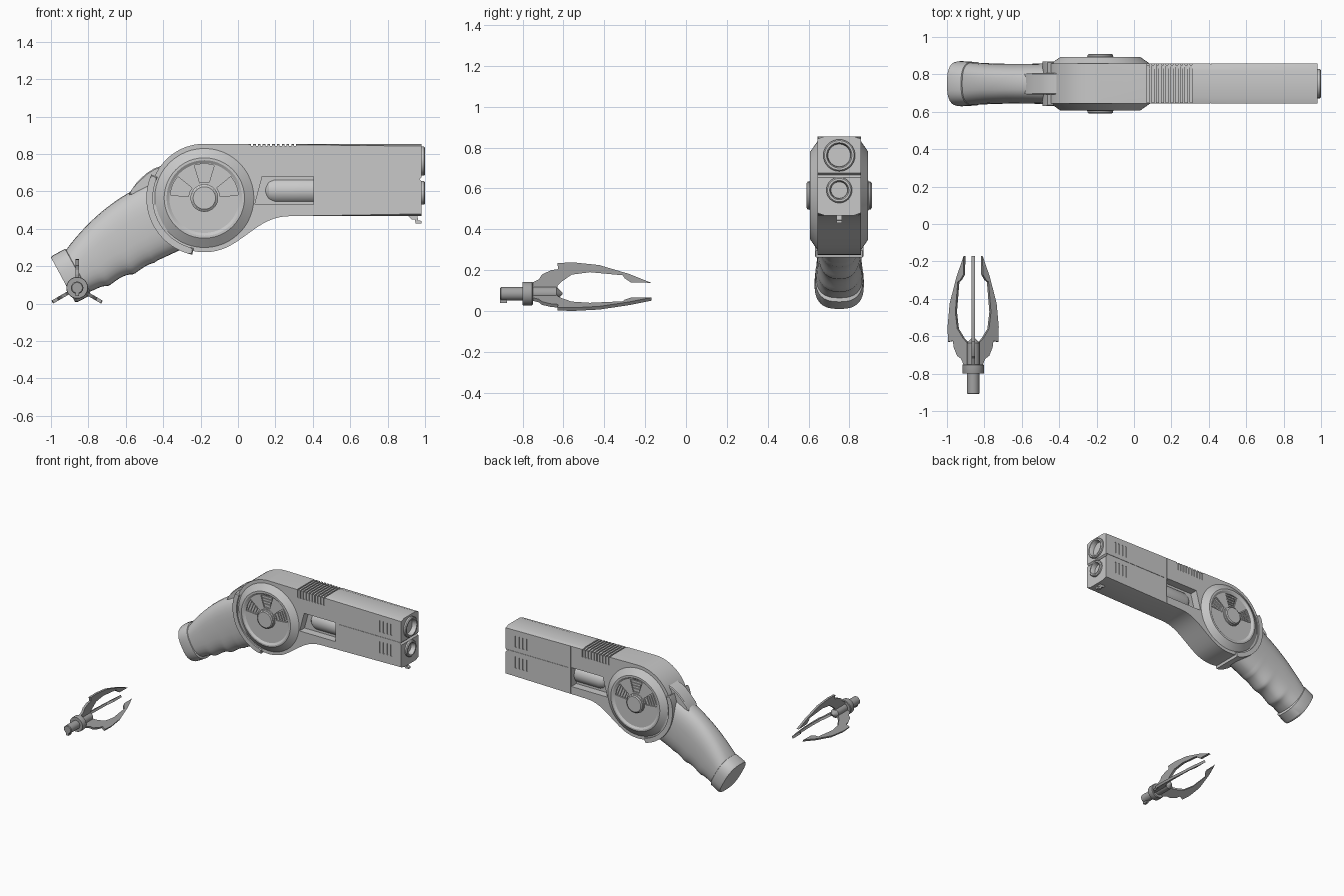
import bpy, bmesh, math
from math import sin, cos, pi, radians
from mathutils import Vector, Matrix

cube = bpy.data.objects.get("Cube")
if cube:
    bpy.data.objects.remove(cube, do_unlink=True)


def material(name, value):
    mat = bpy.data.materials.new(name)
    mat.use_nodes = True
    mat.diffuse_color = (value, value, value, 1)
    mat.node_tree.nodes["Principled BSDF"].inputs["Base Color"].default_value = mat.diffuse_color
    return mat


light_grey = material("light_grey", 0.58)
mid_grey = material("mid_grey", 0.36)

GUN = Matrix.Translation((0, 0.75, 0))
CLAW = Matrix.Translation((-0.86, 0, 0.085))
parts = []


def finish(name, bm, matrix=GUN):
    bmesh.ops.recalc_face_normals(bm, faces=bm.faces)
    bm.transform(matrix)
    me = bpy.data.meshes.new(name)
    bm.to_mesh(me)
    bm.free()
    me.materials.append(mid_grey if name.startswith("claw") else light_grey)
    ob = bpy.data.objects.new(name, me)
    bpy.context.collection.objects.link(ob)
    parts.append(ob)
    return ob


def add_prism(bm, pts, y0, y1):
    a = [bm.verts.new((x, y0, z)) for x, z in pts]
    b = [bm.verts.new((x, y1, z)) for x, z in pts]
    caps = [bm.faces.new(a), bm.faces.new(b[::-1])]
    for i in range(len(pts)):
        j = (i + 1) % len(pts)
        bm.faces.new((a[i], b[i], b[j], a[j]))
    return caps


def chamfer(bm, caps, width):
    bmesh.ops.bevel(bm, geom=list({e for f in caps for e in f.edges}), offset=width,
                    segments=1, affect='EDGES')


def prism(name, pts, half, bevel=0, matrix=GUN):
    bm = bmesh.new()
    caps = add_prism(bm, pts, -half, half)
    if bevel:
        chamfer(bm, caps, bevel)
    return finish(name, bm, matrix)


def add_box(bm, x0, x1, y0, y1, z0, z1):
    add_prism(bm, [(x0, z0), (x1, z0), (x1, z1), (x0, z1)], y0, y1)


def skin(bm, rings):
    loops = [[bm.verts.new(p) for p in r] for r in rings]
    for a, b in zip(loops, loops[1:]):
        for i in range(len(a)):
            j = (i + 1) % len(a)
            bm.faces.new((a[i], a[j], b[j], b[i]))
    bm.faces.new(loops[0])
    bm.faces.new(loops[-1][::-1])


def add_lathe(bm, profile, origin, axis, n=48):
    q = Vector(axis).to_track_quat('Z', 'Y')
    skin(bm, [[Vector(origin) + q @ Vector((r * cos(2 * pi * i / n), r * sin(2 * pi * i / n), h))
               for i in range(n)] for r, h in profile])


def lathe(name, profile, origin, axis, matrix=GUN):
    bm = bmesh.new()
    add_lathe(bm, profile, origin, axis)
    return finish(name, bm, matrix)


def cut(ob, bm):
    cutter = finish("cutter", bm)
    cutter.hide_render = True
    mod = ob.modifiers.new("cut", 'BOOLEAN')
    mod.operation, mod.object, mod.solver, mod.use_self = 'DIFFERENCE', cutter, 'EXACT', True
    ob_eval = ob.evaluated_get(bpy.context.evaluated_depsgraph_get())
    me = bpy.data.meshes.new_from_object(ob_eval)
    ob.modifiers.clear()
    ob.data = me
    parts.remove(cutter)
    bpy.data.objects.remove(cutter, do_unlink=True)


def arc(cx, cz, r, a0, a1, n):
    return [(cx + r * cos(radians(a0 + (a1 - a0) * i / n)),
             cz + r * sin(radians(a0 + (a1 - a0) * i / n))) for i in range(n + 1)]


# Body: round rear flowing into a long barrel with a shallow crowned edge
CX, CZ, HALF = -0.18, 0.565, 0.107
outline = arc(CX, CZ, 0.29, 90, 298, 40)
q0, q1, q2, q3 = (Vector(p) for p in (outline[-1], (0.08, 0.38), (0.14, 0.468), (0.28, 0.468)))
for i in range(1, 13):
    t = i / 12
    outline.append(tuple(q0 * (1 - t) ** 3 + q1 * 3 * t * (1 - t) ** 2
                         + q2 * 3 * t * t * (1 - t) + q3 * t ** 3))
outline += [(1.1, 0.468), (1.1, 0.855)]
bm = bmesh.new()
chamfer(bm, add_prism(bm, outline, -HALF, HALF), 0.014)
for v in bm.verts:
    if abs(v.co.y) < HALF - 0.005:
        v.co.y = math.copysign(HALF - 0.035, v.co.y)
cut_plane = bmesh.ops.bisect_plane(bm, geom=bm.verts[:] + bm.edges[:] + bm.faces[:],
                                   plane_co=(0.982, 0, 0), plane_no=(1, 0, 0), clear_outer=True)
bmesh.ops.edgeloop_fill(bm, edges=[e for e in cut_plane['geom_cut']
                                   if isinstance(e, bmesh.types.BMEdge)])
body = finish("barrel_body", bm)

cuts = bmesh.new()
for s in (-1, 1):
    y0, y1 = sorted((s * 0.045, s * 0.2))
    add_prism(cuts, [(0.09, 0.53), (0.13, 0.68), (0.405, 0.68), (0.405, 0.53)], y0, y1)
    y0, y1 = sorted((s * 0.104, s * 0.2))
    add_box(cuts, 0.408, 0.412, y0, y1, 0.4, 0.9)           # vertical seam
    add_box(cuts, 0.43, 1.1, y0, y1, 0.673, 0.677)          # lengthwise seam
    y0, y1 = sorted((s * 0.1, s * 0.2))
    for i in range(4):                                      # side vents
        for z in (0.545, 0.71):
            add_box(cuts, 0.79 + i * 0.033, 0.801 + i * 0.033, y0, y1, z, z + 0.09)
    for i in range(10):                                     # rib ends
        add_box(cuts, 0.07 + i * 0.0255, 0.081 + i * 0.0255, y0, y1, 0.79, 0.9)
for i in range(10):                                         # top ribs
    add_box(cuts, 0.07 + i * 0.0255, 0.081 + i * 0.0255, -0.2, 0.2, 0.844, 0.91)
add_prism(cuts, [(0.97, 0.665), (0.99, 0.682), (0.99, 0.648)], -0.2, 0.2)
for z, r in ((0.762, 0.07), (0.592, 0.056)):                # bores
    add_lathe(cuts, [(r, 0.9), (r, 1.1)], (0, 0, z), (1, 0, 0))
cut(body, cuts)

# Muzzles
for name, z, r in (("upper_muzzle", 0.762, 0.078), ("lower_muzzle", 0.592, 0.063)):
    lathe(name, [(r, 0.965), (r, 0.994), (r - 0.006, 1), (r - 0.016, 1), (r - 0.022, 0.985),
                 (r - 0.024, 0.93), (r - 0.038, 0.93), (r - 0.042, 0.91), (0.005, 0.91),
                 (0.005, 0.9), (r - 0.01, 0.9), (r - 0.01, 0.965)], (0, 0, z), (1, 0, 0))

# Chamber tube inside the side windows
lathe("chamber_tube", [(0.02, 0.14), (0.045, 0.147), (0.063, 0.165), (0.073, 0.195), (0.073, 0.42)],
      (0, 0, 0.605), (1, 0, 0))

# Hook under the muzzle
prism("front_hook", [(0.91, 0.47), (0.93, 0.45), (0.945, 0.45), (0.95, 0.43), (0.98, 0.43),
                     (0.98, 0.443), (0.962, 0.445), (0.96, 0.47)], 0.014)

# Side drums with fan-shaped louvred vents and a centre knob
for side, s in (("right", -1), ("left", 1)):
    axis = (0, s, 0)
    drum = lathe(side + "_drum", [(0.265, 0.06), (0.265, 0.107), (0.215, 0.142), (0.202, 0.142),
                                  (0.187, 0.132), (0.01, 0.132), (0.01, 0.06)], (CX, 0, CZ), axis)
    fans, bars = bmesh.new(), bmesh.new()
    for a in (22, 90, 158):
        y0, y1 = sorted((s * 0.122, s * 0.2))
        add_prism(fans, arc(CX, CZ, 0.182, a - 17, a + 17, 8) + arc(CX, CZ, 0.085, a + 17, a - 17, 8),
                  y0, y1)
        d, t = Vector((cos(radians(a)), sin(radians(a)))), Vector((-sin(radians(a)), cos(radians(a))))
        c = Vector((CX, CZ))
        y0, y1 = sorted((s * 0.115, s * 0.13))
        for i in range(4):
            r = 0.1 + i * 0.021
            add_prism(bars, [c + d * (r + dr) + t * (k * r * 0.27)
                             for dr, k in ((0, -1), (0.011, -1), (0.011, 1), (0, 1))], y0, y1)
    cut(drum, fans)
    finish(side + "_vent_louvres", bars)
    lathe(side + "_knob", [(0.074, 0.1), (0.074, 0.142), (0.068, 0.146), (0.068, 0.154),
                           (0.06, 0.16), (0.01, 0.16)], (CX, 0, CZ), axis)

# Collar between drum and grip, and the hammer on top
prism("grip_collar", arc(CX, CZ, 0.31, 156, 258, 24) + arc(CX, CZ, 0.275, 258, 156, 24), 0.119, 0.006)
prism("hammer", [(-0.585, 0.58), (-0.572, 0.605), (-0.54, 0.65), (-0.49, 0.697), (-0.45, 0.722),
                 (-0.41, 0.737), (-0.38, 0.71), (-0.42, 0.58)], 0.058, 0.006)


# Grip: rounded sections with finger ridges underneath
def section(top, bottom, w, n=32):
    c, h = (top + bottom) / 2, (top - bottom) / 2
    ring = []
    for i in range(n):
        a = 2 * pi * i / n
        u, v = (math.copysign(abs(f) ** 0.75, f) for f in (cos(a), sin(a)))
        ring.append((c.x + h.x * v, w * u, c.y + h.y * v))
    return ring


rings = []
p0, p1, p2 = Vector((-0.42, 0.67)), Vector((-0.72, 0.56)), Vector((-0.925, 0.28))
b0, b1 = Vector((-0.27, 0.305)), Vector((-0.81, 0.055))
for i in range(41):
    t = i / 40
    top = p0 * (1 - t) ** 2 + p1 * 2 * t * (1 - t) + p2 * t * t
    ridge = 0.022 * (1 - abs(sin(pi * (t * 4 - 0.05)))) if 0.3 < t < 0.9 else 0
    low = b0.lerp(b1, t) + Vector((-0.42, -0.9)) * ridge
    rings.append(section(top, low, 0.114 - 0.008 * sin(pi * t)))
bm = bmesh.new()
skin(bm, rings)
finish("grip", bm)

bm = bmesh.new()
skin(bm, [section(Vector(a), Vector(b), w) for a, b, w in (
    ((-0.9, 0.275), (-0.79, 0.065), 0.104), ((-0.925, 0.293), (-0.79, 0.045), 0.117),
    ((-0.99, 0.258), (-0.855, 0.01), 0.121), ((-1, 0.247), (-0.872, 0.01), 0.118))])
finish("grip_butt_cap", bm)

# Separate three-pronged claw
lathe("claw_shaft", [(0.028, -0.91), (0.033, -0.905), (0.033, -0.8), (0.056, -0.8), (0.058, -0.795),
                     (0.058, -0.755), (0.054, -0.75), (0.034, -0.75), (0.034, -0.635),
                     (0.004, -0.605)], (0, 0, 0), (0, 1, 0), CLAW)
prism("claw_locking_pin", [(-0.91, -0.045), (-0.875, -0.045), (-0.875, 0), (-0.91, 0)], 0.01,
      matrix=CLAW @ Matrix.Rotation(pi / 2, 4, 'Z'))
blade = [(-0.75, 0.015), (-0.75, 0.055), (-0.72, 0.07), (-0.705, 0.094), (-0.66, 0.115), (-0.625, 0.12),
         (-0.63, 0.15), (-0.55, 0.153), (-0.425, 0.14), (-0.28, 0.097), (-0.17, 0.053), (-0.27, 0.055),
         (-0.3, 0.075), (-0.31, 0.09), (-0.47, 0.105), (-0.56, 0.093), (-0.61, 0.058),
         (-0.63, 0.038), (-0.63, 0.015)]
for i in range(3):
    prism("claw_blade_%d" % (i + 1), blade, 0.009, matrix=CLAW
          @ Matrix.Rotation(2 * pi * i / 3, 4, 'Y') @ Matrix.Rotation(pi / 2, 4, 'Z'))

# Smooth curved surfaces, keep edges crisp
bpy.ops.object.select_all(action='DESELECT')
for ob in parts:
    ob.select_set(True)
bpy.context.view_layer.objects.active = parts[0]
bpy.ops.object.shade_smooth_by_angle(angle=radians(25))
